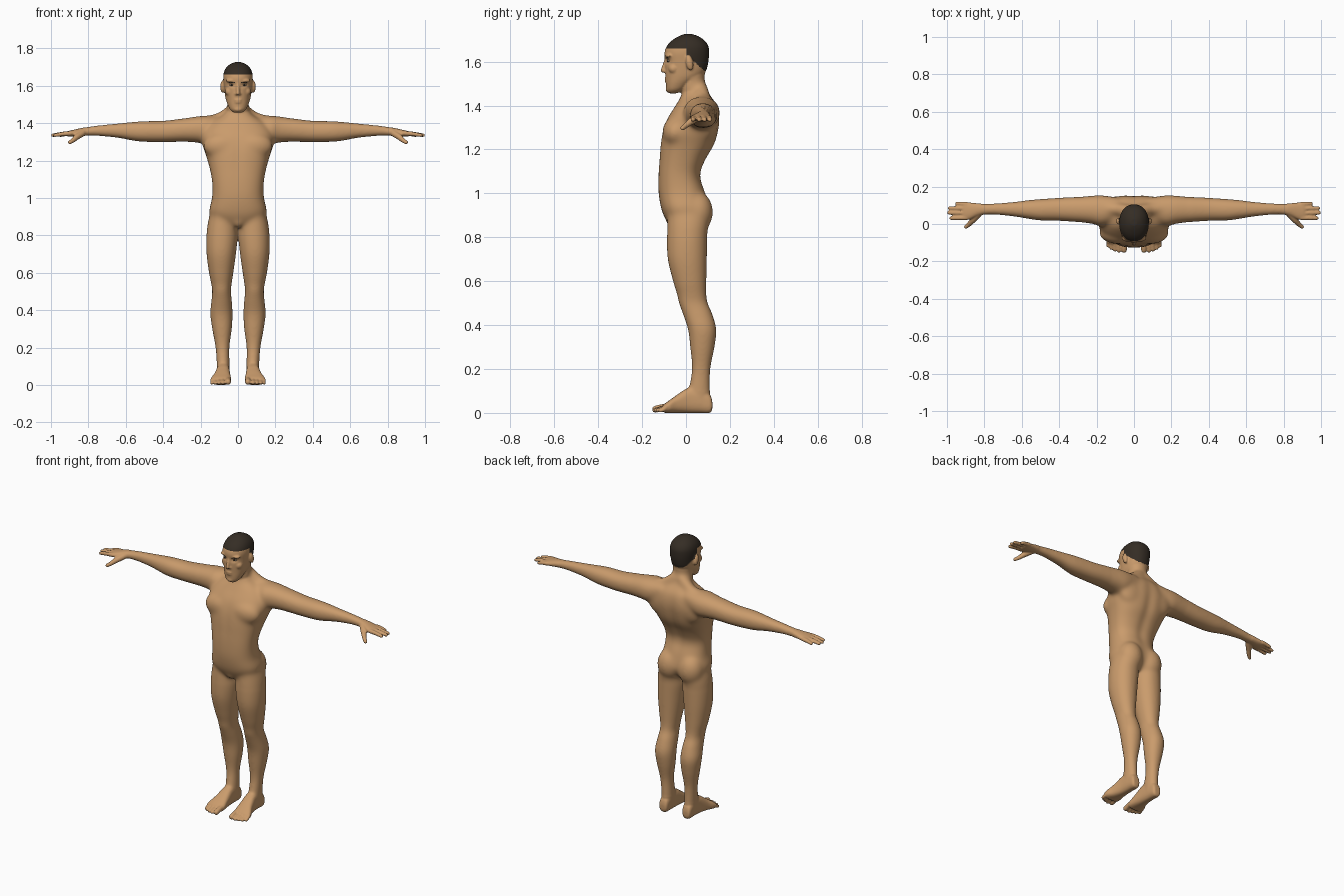
import bpy, bmesh, math
from mathutils import Vector, Matrix


def material(name, rgb):
    m = bpy.data.materials.new(name)
    m.diffuse_color = (*rgb, 1)
    return m


skin = material("skin", (0.59, 0.33, 0.15))
hair = material("dark_hair", (0.035, 0.026, 0.018))
white = material("eye_white", (0.50, 0.40, 0.28))
bm = bmesh.new()


def spline(rows, sub=5):
    """Catmull-Rom interpolation of number rows."""
    out = []
    for i in range(len(rows) - 1):
        p0, p1, p2, p3 = (rows[max(i - 1, 0)], rows[i], rows[i + 1], rows[min(i + 2, len(rows) - 1)])
        for k in range(sub):
            t = k / sub
            out.append([0.5 * (2 * b + (c - a) * t + (2 * a - 5 * b + 4 * c - d) * t * t
                               + (3 * b - a - 3 * c + d) * t ** 3)
                        for a, b, c, d in zip(p0, p1, p2, p3)])
    return out + [list(rows[-1])]


def loft(axis, rows, power=2.0, n=40):
    """Closed skin along an axis; row = (position, min a, max a, min b, max b)."""
    rings = []
    for t, a0, a1, b0, b1 in spline(rows):
        ring = []
        for k in range(n):
            c, s = math.cos(2 * math.pi * k / n), math.sin(2 * math.pi * k / n)
            a = (a0 + a1) / 2 + (a1 - a0) / 2 * math.copysign(abs(c) ** (2 / power), c)
            b = (b0 + b1) / 2 + (b1 - b0) / 2 * math.copysign(abs(s) ** (2 / power), s)
            co = {"x": (t, a, b), "y": (a, t, b), "z": (a, b, t)}[axis]
            ring.append(bm.verts.new(co))
        rings.append(ring)
    for r, q in zip(rings, rings[1:]):
        for k in range(n):
            bm.faces.new((r[k], r[(k + 1) % n], q[(k + 1) % n], q[k]))
    bm.faces.new(rings[0][::-1])
    bm.faces.new(rings[-1])


def blob(loc, size, tilt=0.0, target=None):
    m = Matrix.Translation(loc) @ Matrix.Rotation(tilt, 4, "X") @ Matrix.Diagonal((*size, 1))
    bmesh.ops.create_uvsphere(target or bm, u_segments=24, v_segments=14, radius=1, matrix=m)


def chain(*pts):
    """Rounded tapered links through points (x, y, z, radius)."""
    for p in pts:
        blob(p[:3], (p[3],) * 3)
    for p, q in zip(pts, pts[1:]):
        a, b = Vector(p[:3]), Vector(q[:3])
        m = Matrix.Translation((a + b) / 2) @ (b - a).to_track_quat("Z", "Y").to_matrix().to_4x4()
        bmesh.ops.create_cone(bm, cap_ends=True, segments=20, radius1=p[3], radius2=q[3],
                              depth=(b - a).length, matrix=m)


# ---- paired parts, built on the +x side ----
# arm and palm
loft("x", [(.08, .03, .14, 1.33, 1.44), (.17, -.012, .154, 1.292, 1.440), (.22, 0, .152, 1.296, 1.436),
           (.30, .010, .145, 1.300, 1.424), (.40, .017, .140, 1.298, 1.412), (.50, .019, .133, 1.300, 1.410),
           (.56, .027, .128, 1.306, 1.406), (.64, .040, .118, 1.321, 1.398), (.74, .050, .110, 1.331, 1.388),
           (.80, .050, .108, 1.332, 1.380), (.84, .042, .111, 1.331, 1.373), (.88, .024, .115, 1.328, 1.364),
           (.91, .022, .116, 1.329, 1.357), (.918, .03, .11, 1.335, 1.352)], 2.2)
# fingers and thumb
for y, yt, xt in ((.033, .031, .978), (.058, .06, .99), (.083, .085, .986), (.106, .109, .948)):
    chain((.895, y, 1.345, .0125), ((.895 + xt) / 2, (y + yt) / 2, 1.342, .0115), (xt, yt, 1.335, .0098))
chain((.825, .06, 1.35, .018), (.862, .02, 1.326, .016), (.882, -.002, 1.308, .0125), (.899, -.016, 1.297, .0105))
# leg
loft("z", [(.98, .03, .13, -.08, .07), (.88, .008, .159, -.084, .1), (.80, .002, .169, -.087, .097),
           (.70, .011, .168, -.083, .095), (.60, .025, .155, -.059, .093), (.54, .034, .143, -.041, .093),
           (.50, .038, .138, -.032, .099), (.45, .033, .142, -.014, .120), (.38, .029, .148, .009, .138),
           (.30, .033, .138, .019, .130), (.20, .046, .120, .027, .111), (.10, .045, .113, .011, .109),
           (.04, .047, .112, .0, .112)], 2.1)
# foot and toes
loft("y", [(.12, .062, .10, .02, .05), (.108, .052, .108, 0, .085), (.06, .047, .112, 0, .12),
           (.01, .044, .116, 0, .115), (-.04, .04, .128, 0, .083), (-.075, .036, .144, 0, .058),
           (-.095, .037, .145, 0, .044), (-.105, .045, .138, .005, .035)], 2.6)
for x, y, r in ((.053, -.139, .0155), (.0805, -.143, .0105), (.1015, -.138, .010), (.1215, -.129, .0098),
                (.1395, -.117, .009)):
    chain((x, -.09, .028, r), (x, y + .015, r + .006, r), (x, y, r + .001, r))
# buttock, pectoral, shoulder slope, shoulder blade, ear, brow, nostril, cheekbone
blob((.072, .05, .915), (.078, .074, .095))
blob((.082, -.050, 1.278), (.105, .058, .072))
chain((.02, .065, 1.475, .036), (.09, .08, 1.425, .034), (.17, .082, 1.40, .036))
blob((.10, .095, 1.33), (.095, .052, .10))
blob((.082, .016, 1.594), (.013, .017, .034), 0.2)
blob((.034, -.075, 1.627), (.032, .02, .010))
blob((.009, -.096, 1.556), (.007, .008, .007))
blob((.045, -.055, 1.568), (.024, .025, .024))
# mirror everything so far
dup = bmesh.ops.duplicate(bm, geom=bm.verts[:] + bm.edges[:] + bm.faces[:])["geom"]
for v in dup:
    if isinstance(v, bmesh.types.BMVert):
        v.co.x *= -1
bmesh.ops.reverse_faces(bm, faces=[f for f in dup if isinstance(f, bmesh.types.BMFace)])


# ---- central parts: row = (z, half width, front, back) ----
def trunk(rows, power):
    loft("z", [(z, -w, w, f, b) for z, w, f, b in rows], power)


# torso
trunk([(.845, .05, -.06, .05), (.87, .11, -.085, .08), (.92, .154, -.110, .105), (1.0, .139, -.125, .09),
       (1.08, .138, -.126, .067), (1.15, .150, -.122, .09), (1.22, .169, -.117, .13), (1.28, .189, -.107, .148),
       (1.34, .190, -.086, .155), (1.40, .15, -.048, .144), (1.44, .085, -.024, .117), (1.475, .05, -.01, .088)], 2.45)
blob((0, -.068, .88), (.028, .024, .04))
# neck
trunk([(1.36, .06, -.01, .12), (1.42, .064, -.012, .115), (1.46, .060, -.022, .096), (1.50, .058, -.025, .086),
       (1.56, .058, -.02, .086)], 2.0)
# head
trunk([(1.456, .022, -.078, -.04), (1.472, .042, -.088, -.01), (1.50, .056, -.091, .025), (1.53, .066, -.093, .07),
       (1.56, .071, -.095, .092), (1.60, .075, -.096, .102), (1.64, .079, -.098, .105), (1.67, .076, -.088, .102),
       (1.695, .064, -.066, .086), (1.715, .042, -.035, .058), (1.726, .016, -.008, .027)], 2.2)
# nose, lips, chin
chain((0, -.091, 1.61, .008), (0, -.098, 1.585, .009), (0, -.105, 1.56, .0105))
blob((0, -.088, 1.523), (.022, .010, .006))
blob((0, -.087, 1.511), (.020, .010, .006))
blob((0, -.078, 1.474), (.024, .015, .014))

# ---- fuse into one skin ----
mesh = bpy.data.meshes.new("body")
bm.to_mesh(mesh)
bm.free()
body = bpy.data.objects.new("body", mesh)
bpy.context.collection.objects.link(body)
fuse = body.modifiers.new("fuse", "REMESH")
fuse.mode = "VOXEL"
fuse.voxel_size = 0.0047
bpy.context.view_layer.update()
fused = bpy.data.meshes.new_from_object(body.evaluated_get(bpy.context.evaluated_depsgraph_get()))
body.modifiers.clear()
fused.materials.clear()
fused.materials.append(skin)
fused.materials.append(hair)
body.data = fused
bm = bmesh.new()
bm.from_mesh(fused)


def bell(d, w):
    return math.exp(-(d / w) ** 2)


# grooves: spine, breastbone and belly line, eye sockets
for v in bm.verts:
    x, y, z = v.co
    if y > .03 and .93 < z < 1.45 and abs(x) < .1:
        v.co.y -= .012 * bell(x, .024) * bell(z - 1.2, .2)
    elif y < -.03 and .95 < z < 1.4 and abs(x) < .1:
        v.co.y += .006 * bell(x, .014) * bell(z - 1.24, .12)
    elif y < -.05 and 1.57 < z < 1.65:
        v.co.y += .010 * bell(abs(x) - .033, .018) * bell(z - 1.604, .011)
# soften the trunk and limbs strongly, the details lightly
broad = [v for v in bm.verts if abs(v.co.x) < .82 and .1 < v.co.z < (1.53 if v.co.y > .02 else 1.45)]
core = [v for v in broad if abs(v.co.x) < .3 and v.co.z > .8]
for verts, times in ((core, 35), (broad, 18), (bm.verts[:], 2)):
    for _ in range(times):
        bmesh.ops.smooth_vert(bm, verts=verts, factor=.5, use_axis_x=True, use_axis_y=True, use_axis_z=True)
for v in bm.verts:
    v.co.z = max(v.co.z, 0)
# hair cap and eyebrows by position
head_geom = [g for g in bm.verts[:] + bm.edges[:] + bm.faces[:]
             if (g.co.z if isinstance(g, bmesh.types.BMVert) else g.verts[0].co.z) > 1.64]
bmesh.ops.bisect_plane(bm, geom=head_geom, plane_co=(0, 0, 1.661), plane_no=(0, 0, 1))
for f in bm.faces:
    f.smooth = True
    x, y, z = f.calc_center_median()
    cap = z > 1.661 or (y > .0 and z > 1.63 - .85 * y and abs(x) < .081 and z > 1.54)
    brow = y < -.06 and .018 < abs(x) < .048 and 1.613 < z < 1.619
    f.material_index = 1 if cap or brow else 0
bm.to_mesh(fused)
bm.free()

# ---- eyes ----
eb = bmesh.new()
for s in (-1, 1):
    blob((s * .033, -.0745, 1.604), (.012, .012, .0055), target=eb)
    old = set(eb.faces)
    blob((s * .033, -.084, 1.604), (.005, .003, .005), target=eb)
    for f in eb.faces:
        if f not in old:
            f.material_index = 1
for f in eb.faces:
    f.smooth = True
em = bpy.data.meshes.new("eyes")
eb.to_mesh(em)
eb.free()
em.materials.append(white)
em.materials.append(hair)
bpy.context.collection.objects.link(bpy.data.objects.new("eyes", em))
